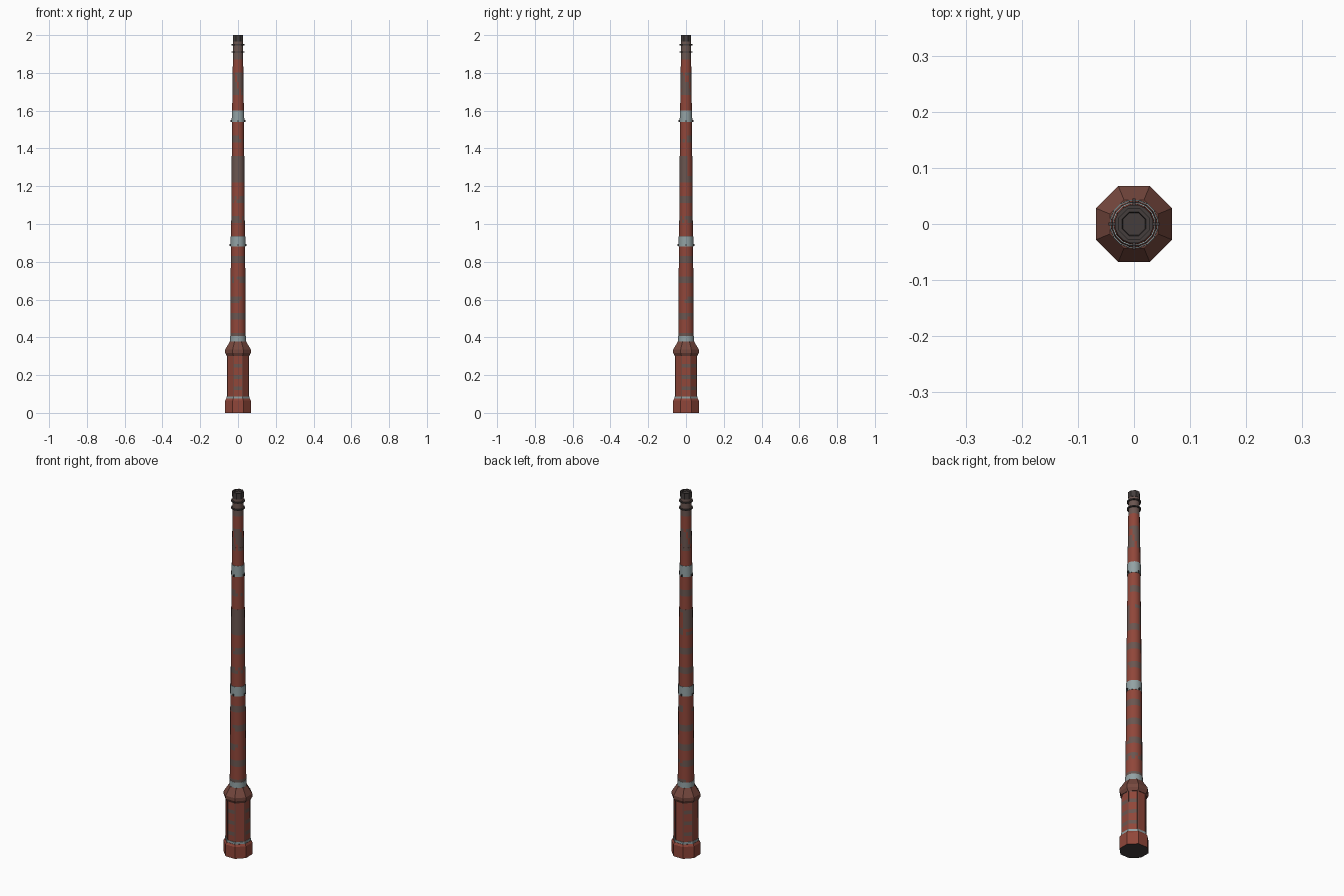
import bpy, bmesh, math, random

if "Cube" in bpy.data.objects:
    bpy.data.objects.remove(bpy.data.objects["Cube"])
random.seed(4)

def mat(name, c):
    m = bpy.data.materials.new(name)
    m.diffuse_color = (*c, 1)
    m.use_nodes = True
    m.node_tree.nodes["Principled BSDF"].inputs["Base Color"].default_value = m.diffuse_color
    return m

RED = mat("brick red", (0.28, 0.062, 0.042))
BROWN = mat("weathered brown", (0.18, 0.064, 0.048))
GREY = mat("soot grey brick", (0.145, 0.092, 0.080))
PALE = mat("pale metal", (0.29, 0.36, 0.37))
DARK = mat("dark iron", (0.058, 0.048, 0.046))
MATS = [RED, BROWN, GREY, PALE, DARK]

def add(name, bm, mats):
    me = bpy.data.meshes.new(name)
    bm.to_mesh(me)
    bm.free()
    for m in mats:
        me.materials.append(m)
    ob = bpy.data.objects.new(name, me)
    bpy.context.collection.objects.link(ob)
    return ob

def lathe(name, profile, sides=8, rule=None, main=0, smooth=False, cap=None):
    """Spin (apothem, z) points into a capped solid; rule(z, side) picks a colour."""
    bm = bmesh.new()
    k = 1 / math.cos(math.pi / sides)
    rings = []
    for r, z in profile:
        rings.append([bm.verts.new((r * k * math.cos(2 * math.pi * (i + .5) / sides),
                                    r * k * math.sin(2 * math.pi * (i + .5) / sides), z))
                      for i in range(sides)])
    for j in range(len(rings) - 1):
        zm = (profile[j][1] + profile[j + 1][1]) / 2
        for i in range(sides):
            n = (i + 1) % sides
            f = bm.faces.new((rings[j][i], rings[j][n], rings[j + 1][n], rings[j + 1][i]))
            f.material_index = rule(zm, i) if rule else main
            f.smooth = smooth
    for ring in (rings[0][::-1], rings[-1]):
        bm.faces.new(ring).material_index = main if cap is None else cap
    # keep the cap borders crisp
    for e in bm.edges:
        if any(len(f.verts) > 4 for f in e.link_faces):
            e.smooth = False
    return add(name, bm, MATS)

def box(name, loc, size, angle, main):
    bm = bmesh.new()
    bmesh.ops.create_cube(bm, size=1)
    for v in bm.verts:
        v.co = (v.co.x * size[0], v.co.y * size[1], v.co.z * size[2])
    ob = add(name, bm, [MATS[main]])
    ob.location, ob.rotation_euler = loc, (0, 0, angle)

# octagonal base, with soot patches on a few panels
def base_soot(z, i):
    return 2 if int(z / .02) % 3 == 0 and i in (0, 2, 5, 7) else 0

lathe("plinth", [(.068, 0), (.068, .065), (.062, .076)], cap=4)
lathe("base_metal_strip", [(.0605, .076), (.0605, .088)], main=3)
lathe("base_body", [(.058 - .001 * t / 12, .08 + .02 * t) for t in range(13)], rule=base_soot)
lathe("base_cornice", [(.060, .302), (.068, .318), (.068, .335), (.043, .378)], main=1)

# thin corner strips on the base
for i in range(8):
    a = math.pi / 8 + i * math.pi / 4
    r = .0605
    box("corner_strip", (r * math.cos(a), r * math.sin(a), .195), (.005, .006, .24), a, 1)

# tapering round shaft in slightly stepped sections, with soot courses
SIDES = 16
def soot(z, i):
    if z > 1.88:
        return 2
    if z > 1.6:
        return 2 if 1.685 < z < 1.80 and (i + int(z / .035)) % 5 else 0
    course = (z - .485) % .105 < .036
    quarter = (i // 4 + int(z / .105)) % 4
    if 1.24 < z < 1.34:
        return 2 if quarter else 0
    return 2 if course and (quarter or random.random() < .4) else 0

SECTIONS = [(.37, .90, .041, .0375), (.90, 1.36, .0365, .0335),
            (1.36, 1.70, .0325, .030), (1.70, 1.975, .029, .0265)]
for z0, z1, r0, r1 in SECTIONS:
    n = round((z1 - z0) / .0175)
    lathe("shaft_section", [(r0 + (r1 - r0) * t / n, z0 + (z1 - z0) * t / n)
                            for t in range(n + 1)], SIDES, soot, smooth=True)

# pale metal bands with a few small clamp bolts
for z0, z1, r in ((.376, .408, .043), (.882, .934, .0390), (1.54, 1.60, .0333)):
    lathe("metal_band", [(r, z0), (r - .0006, z1)], SIDES, main=3, smooth=True)
    if z0 > .5:
        for k in range(4):
            a = k * math.pi / 2
            box("clamp_bolt", ((r + .002) * math.cos(a), (r + .002) * math.sin(a), z0 + .006),
                (.008, .006, .010), a, 4)

# rings near the top and the dark cap with a sunken opening
for z in (1.907, 1.946):
    lathe("top_ring", [(.034, z), (.034, z + .006)], 16, main=4, smooth=True)
lathe("chimney_cap", [(.0275, 1.967), (.0275, 2.0), (.021, 2.0), (.020, 1.99)], main=4)
